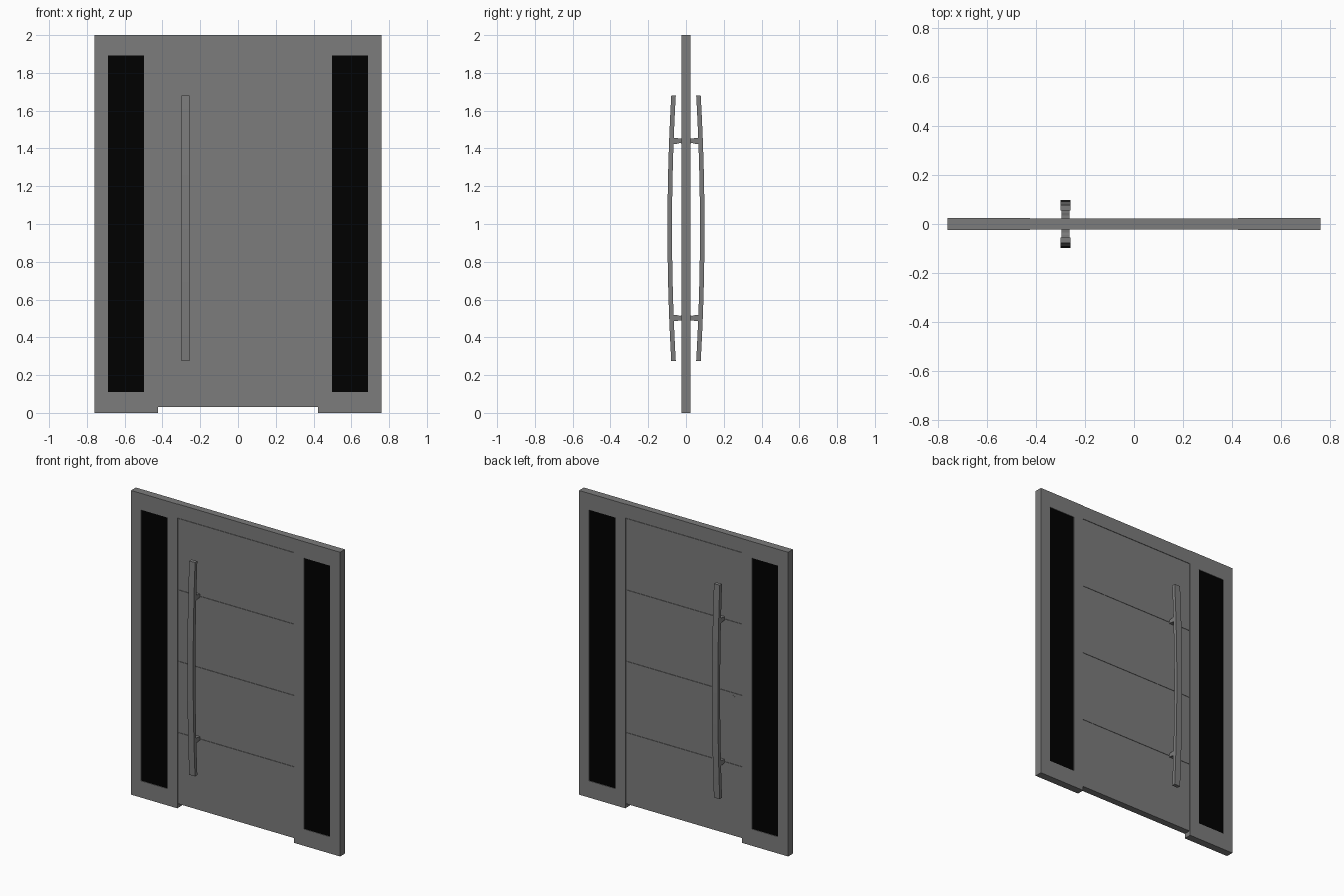
import bpy, bmesh, math
from mathutils import Matrix

if "Cube" in bpy.data.objects:
    bpy.data.objects.remove(bpy.data.objects["Cube"])

glass = bpy.data.materials.new("black_glass")
glass.diffuse_color = (0, 0, 0, 1)
glass.use_nodes = True
glass.node_tree.nodes["Principled BSDF"].inputs["Base Color"].default_value = glass.diffuse_color
grey = bpy.data.materials.new("dark_grey")
grey.diffuse_color = (0.2, 0.2, 0.2, 1)
grey.use_nodes = True
grey.node_tree.nodes["Principled BSDF"].inputs["Base Color"].default_value = grey.diffuse_color


def finish(name, bm, mat=grey):
    bmesh.ops.recalc_face_normals(bm, faces=bm.faces)
    me = bpy.data.meshes.new(name)
    bm.to_mesh(me)
    bm.free()
    ob = bpy.data.objects.new(name, me)
    bpy.context.collection.objects.link(ob)
    me.materials.append(mat)
    return ob


def box(name, x0, x1, z0, z1, depth, mat=grey):
    """Slab centred on y = 0 with the given half depth."""
    bm = bmesh.new()
    m = Matrix.Translation(((x0 + x1) / 2, 0, (z0 + z1) / 2)) @ \
        Matrix.Diagonal((x1 - x0, 2 * depth, z1 - z0, 1))
    bmesh.ops.create_cube(bm, size=1, matrix=m)
    return finish(name, bm, mat)


def bridge(bm, a, b):
    """Quads between two four-point loops."""
    for i in range(4):
        j = (i + 1) % 4
        bm.faces.new((a[i], a[j], b[j], b[i]))


def ring(name, outer, inner, depth):
    """Rectangular frame with a rectangular opening right through it."""
    bm = bmesh.new()
    loops = []
    for x0, x1, z0, z1 in (outer, inner):
        for y in (-depth, depth):
            loops.append([bm.verts.new((x, y, z)) for x, z in
                          ((x0, z0), (x1, z0), (x1, z1), (x0, z1))])
    of, ob, nf, nb = loops
    for a, b in ((of, nf), (nf, nb), (nb, ob), (ob, of)):
        bridge(bm, a, b)
    return finish(name, bm)


def loft(name, loops):
    """Capped solid through a chain of four-point loops."""
    bm = bmesh.new()
    rows = [[bm.verts.new(p) for p in loop] for loop in loops]
    for a, b in zip(rows, rows[1:]):
        bridge(bm, a, b)
    bm.faces.new(rows[0])
    bm.faces.new(rows[-1])
    return finish(name, bm)


# side lights: frame with a recessed dark pane
for side, tag in ((-1, "left"), (1, "right")):
    def span(a, b):
        return tuple(sorted((side * a, side * b)))
    hole = span(0.497, 0.688)
    ring(f"{tag}_side_frame", (*span(0.424, 0.76), 0, 2), (*hole, 0.11, 1.892), 0.025)
    box(f"{tag}_side_glass", *hole, 0.11, 1.892, 0.021, glass)

# header above the door
box("header", -0.424, 0.424, 1.909, 2.0, 0.0225)

# door leaf: four planks on a core, leaving narrow grooves
z0, z1, gap = 0.03, 1.906, 0.002
box("door_core", -0.424, 0.424, z0 + 0.002, 1.909, 0.019)
step = (z1 - z0) / 4
for i in range(4):
    lo = z0 + i * step + (gap / 2 if i else 0)
    hi = z0 + (i + 1) * step - (gap / 2 if i < 3 else 0)
    box(f"door_plank_{i + 1}", -0.422, 0.422, lo, hi, 0.0225)

# bowed pull handles on both faces, each on two waisted posts
HX, HW, HT, SEG = -0.279, 0.021, 0.024, 20
for s, tag in ((-1, "front"), (1, "back")):
    loops = []
    for i in range(SEG + 1):
        t = 2 * i / SEG - 1
        z = 0.977 + 0.703 * t
        y = 0.098 - 0.02 * t * t
        loops.append([(HX + dx, s * (y - dy), z) for dx, dy in
                      ((-HW, 0), (HW, 0), (HW, HT), (-HW, HT))])
    loft(f"{tag}_pull_handle", loops)
    for zc, pos in ((0.502, "lower"), (1.44, "upper")):
        loft(f"{tag}_{pos}_handle_post",
             [[(HX + a * 0.017, s * y, zc + b * h) for a, b in
               ((-1, -1), (1, -1), (1, 1), (-1, 1))]
              for y, h in ((0.02, 0.013), (0.034, 0.012), (0.045, 0.015), (0.078, 0.017))])

# nearly flush lock: round cylinder with its lower tongue
bm = bmesh.new()
bmesh.ops.create_cone(bm, cap_ends=True, segments=24, radius1=0.012, radius2=0.012,
                      depth=0.0466, matrix=Matrix.Translation((-0.36, 0, 0.94)) @
                      Matrix.Rotation(math.pi / 2, 4, 'X'))
finish("lock_cylinder", bm)
box("lock_tongue", -0.366, -0.354, 0.908, 0.94, 0.0232)
